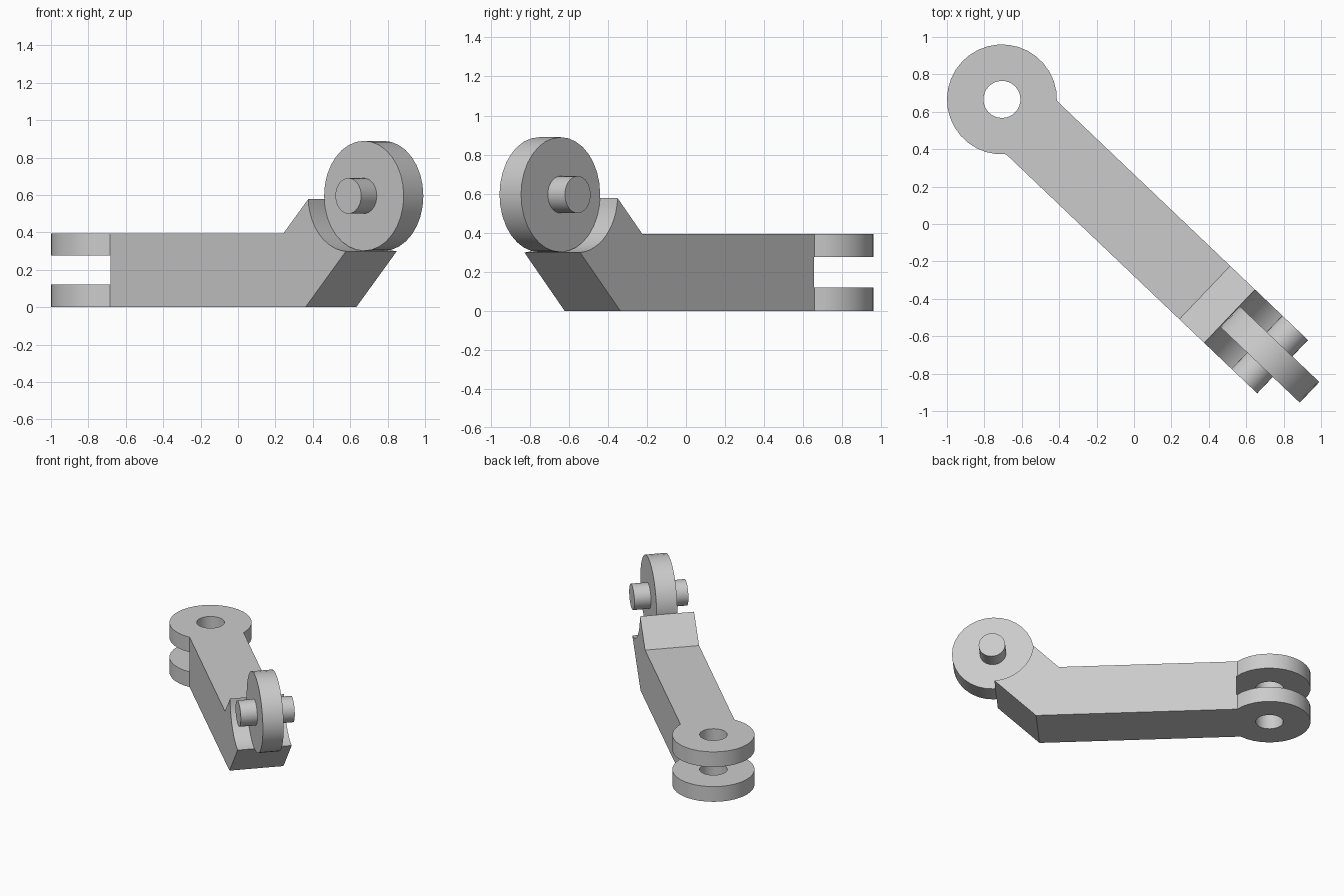
import bpy, bmesh
from math import radians, cos, sin, asin, degrees
from mathutils import Matrix

if "Cube" in bpy.data.objects:
    bpy.data.objects.remove(bpy.data.objects["Cube"])

# Main sizes; the link is modelled along local x, then turned into place
HALF = 0.197             # half width of the square arm
TOP = 2 * HALF           # arm height
RING = 0.294             # radius of both round ends
SEAT = 0.297             # radius of the hollow behind the round ends
PIVOT = (1.977, 0.595)   # tongue centre, local x and z
PLACE = Matrix.Translation((-0.706, 0.666, 0)) @ Matrix.Rotation(radians(-43.6), 4, "Z")

gray = bpy.data.materials.new("plain_gray")
gray.use_nodes = True
color = (0.6, 0.6, 0.6, 1)
gray.diffuse_color = color
gray.node_tree.nodes["Principled BSDF"].inputs["Base Color"].default_value = color


def arc(center, radius, start, end, steps):
    """Points on a circle from start to end, in degrees."""
    angles = [radians(start + (end - start) * i / steps) for i in range(steps + 1)]
    return [(center[0] + radius * cos(a), center[1] + radius * sin(a)) for a in angles]


def circle(center, radius, steps=32):
    return arc(center, radius, 0, 360, steps)[:-1]


def extrude(name, outline, low, high, axis):
    """Prism from an outline, running along y or z."""
    def point(p, t):
        return (p[0], p[1], t) if axis == "z" else (p[0], t, p[1])
    bm = bmesh.new()
    lower = [bm.verts.new(point(p, low)) for p in outline]
    upper = [bm.verts.new(point(p, high)) for p in outline]
    bm.faces.new(lower)
    bm.faces.new(upper)
    count = len(outline)
    for i in range(count):
        j = (i + 1) % count
        bm.faces.new((lower[i], lower[j], upper[j], upper[i]))
    bmesh.ops.recalc_face_normals(bm, faces=bm.faces)
    mesh = bpy.data.meshes.new(name)
    bm.to_mesh(mesh)
    bm.free()
    mesh.materials.append(gray)
    obj = bpy.data.objects.new(name, mesh)
    bpy.context.collection.objects.link(obj)
    obj.matrix_world = PLACE
    return obj


def activate(obj):
    bpy.ops.object.select_all(action="DESELECT")
    obj.select_set(True)
    bpy.context.view_layer.objects.active = obj


def boolean(obj, cutter, operation):
    """Apply a boolean and remove its helper."""
    activate(obj)
    mod = obj.modifiers.new("cut", "BOOLEAN")
    mod.object, mod.operation, mod.solver = cutter, operation, "EXACT"
    bpy.ops.object.modifier_apply(modifier=mod.name)
    bpy.data.objects.remove(cutter)


# Link arm: side profile bent up by 45 degrees, ending in a hollow seat
spread = degrees(asin(HALF / SEAT))
seat = arc(PIVOT, SEAT, 225 + spread, 225 - spread, 12)
heel_x = seat[0][0] - seat[0][1]
bend_x = seat[-1][0] - (seat[-1][1] - TOP)
side = [(-0.5, 0), (heel_x, 0)] + seat + [(bend_x, TOP), (-0.5, TOP)]
link_arm = extrude("link_arm", side, -0.5, 0.5, "y")

# Plan outline: round end running into the straight sides
joint = degrees(asin(HALF / RING))
plan = arc((0, 0), RING, joint, 360 - joint, 26) + [(2.5, -HALF), (2.5, HALF)]
boolean(link_arm, extrude("plan_helper", plan, -0.2, 1.2, "z"), "INTERSECT")

# Fork slot and pin hole in the round end
boolean(link_arm, extrude("slot_cutter", circle((0, 0), 0.298, 48), 0.12, 0.275, "z"), "DIFFERENCE")
boolean(link_arm, extrude("hole_cutter", circle((0, 0), 0.099), -0.2, 0.8, "z"), "DIFFERENCE")

# Upright tongue disc with its cross pin
tongue = extrude("tongue_disc", circle(PIVOT, RING), -0.076, 0.076, "y")
pin = extrude("cross_pin", circle(PIVOT, 0.095), -HALF, HALF, "y")

for part in (link_arm, tongue, pin):
    activate(part)
    bpy.ops.object.shade_smooth_by_angle(angle=radians(30))
